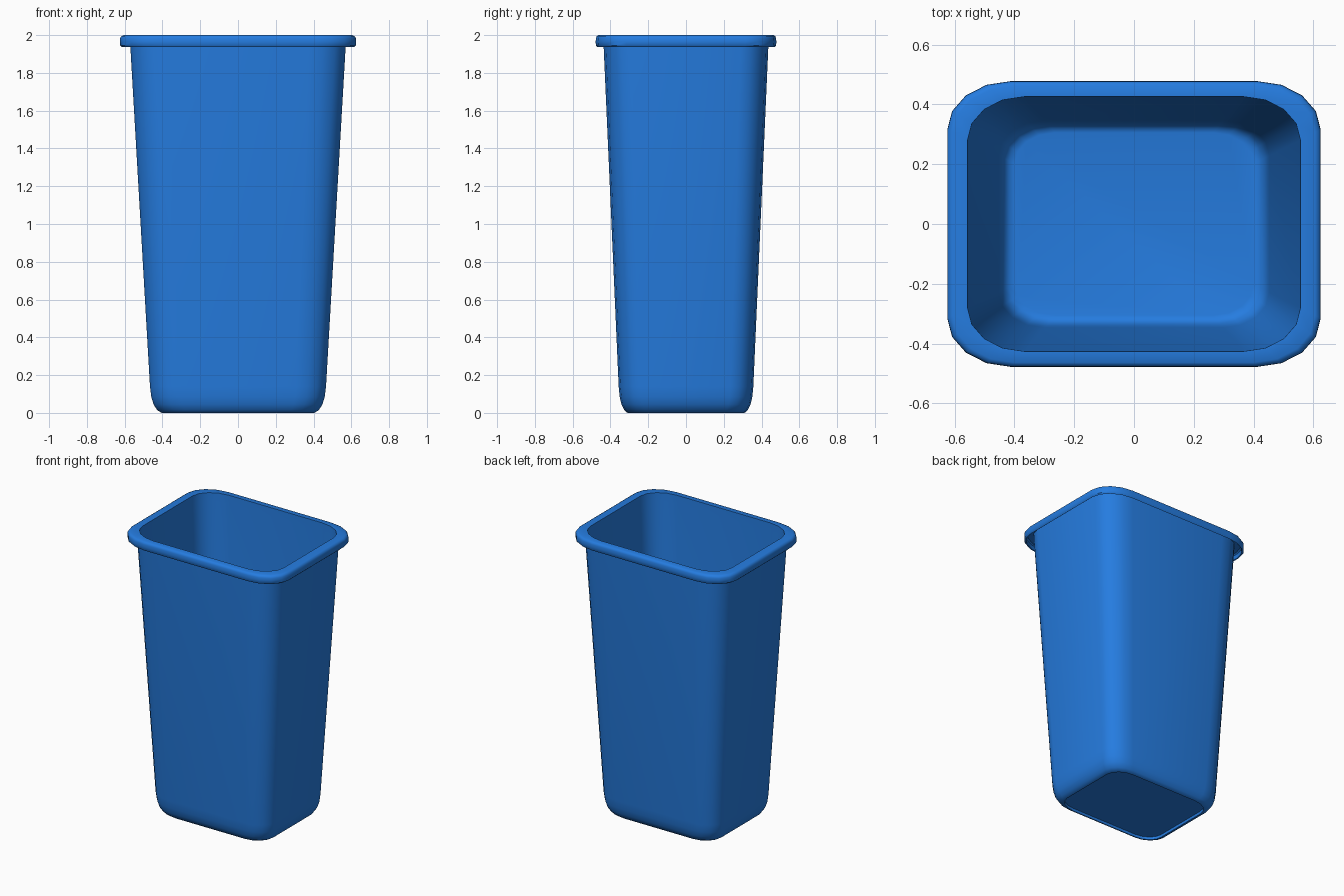
import bpy
import bmesh
import math

if "Cube" in bpy.data.objects:
    bpy.data.objects.remove(bpy.data.objects["Cube"])

DEPTH = 0.765    # depth of the bin relative to its width
CORNER = 0.34    # corner radius relative to the half width
SEGMENTS = 4     # facets per corner


def unit_outline():
    """Rounded square of half width 1, counter-clockwise."""
    points = []
    inset = 1 - CORNER
    for quarter, (sx, sy) in enumerate([(1, 1), (-1, 1), (-1, -1), (1, -1)]):
        for i in range(SEGMENTS + 1):
            a = math.radians(90 * (quarter + i / SEGMENTS))
            points.append((sx * inset + CORNER * math.cos(a),
                           sy * inset + CORNER * math.sin(a)))
    return points


def loft(name, profile, material):
    """Sweep a (half width, height) profile round the outline and cap both ends."""
    outline = unit_outline()
    n = len(outline)
    bm = bmesh.new()
    rings = [[bm.verts.new((x * w, y * w * DEPTH, z)) for x, y in outline]
             for w, z in profile]
    for low, high in zip(rings, rings[1:]):
        for i in range(n):
            j = (i + 1) % n
            bm.faces.new((low[i], low[j], high[j], high[i]))
    bm.faces.new(rings[0][::-1])
    bm.faces.new(rings[-1])
    mesh = bpy.data.meshes.new(name)
    bm.to_mesh(mesh)
    bm.free()
    mesh.materials.append(material)
    obj = bpy.data.objects.new(name, mesh)
    bpy.context.collection.objects.link(obj)
    bpy.context.view_layer.objects.active = obj
    obj.select_set(True)
    bpy.ops.object.shade_smooth_by_angle(angle=math.radians(40))
    obj.select_set(False)
    return obj


blue = bpy.data.materials.new("blue plastic")
blue.diffuse_color = (0.0185, 0.202, 0.745, 1)
blue.use_nodes = True
blue.node_tree.nodes["Principled BSDF"].inputs["Base Color"].default_value = blue.diffuse_color

# recessed underside and rounded foot
foot = [(0.393, 0.018), (0.395, 0.0), (0.405, 0.0), (0.428, 0.015),
        (0.447, 0.045), (0.459, 0.085), (0.466, 0.14)]
# tapered outer wall, running up inside the hollow lip
outer_wall = [(0.570, 1.94), (0.572, 1.98)]
# turned-down lip
lip = [(0.604, 1.98), (0.612, 1.972), (0.612, 1.942), (0.617, 1.938),
       (0.624, 1.946), (0.625, 1.965), (0.624, 1.983), (0.618, 1.994),
       (0.606, 2.0), (0.557, 2.0)]
# inner wall and floor
inside = [(0.555, 1.94), (0.453, 0.14), (0.446, 0.085), (0.434, 0.05),
          (0.418, 0.034), (0.400, 0.03)]

loft("waste_bin", foot + outer_wall + lip + inside, blue)
